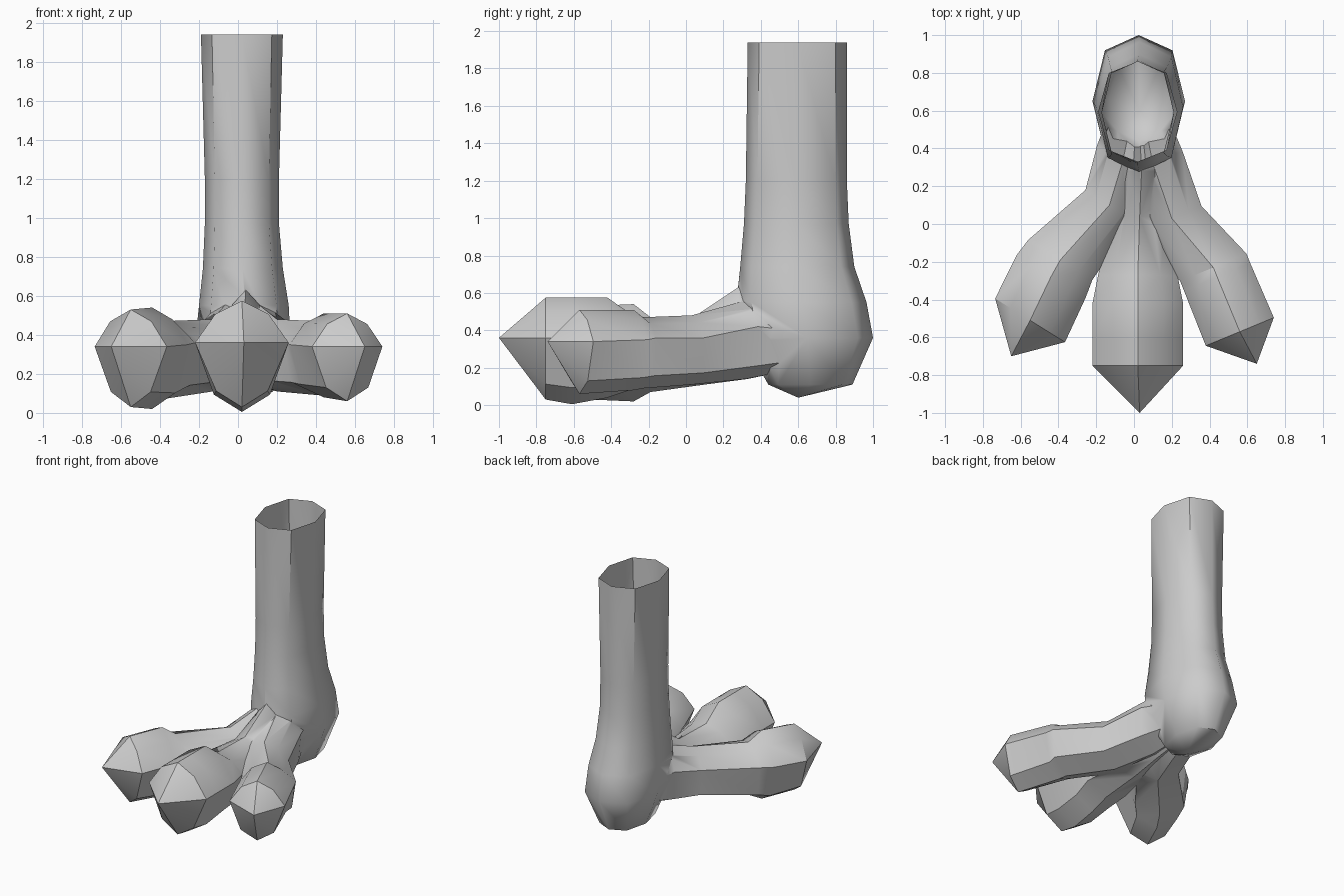
import bpy
import bmesh
from math import radians
from mathutils import Vector

default_cube = bpy.data.objects.get("Cube")
if default_cube:
    bpy.data.objects.remove(default_cube, do_unlink=True)

# One plain grey for the whole foot
grey = bpy.data.materials.new("plain_grey")
grey.use_nodes = True
GREY_VALUE = (0.6, 0.6, 0.6, 1)
grey.diffuse_color = GREY_VALUE
grey.node_tree.nodes["Principled BSDF"].inputs["Base Color"].default_value = GREY_VALUE


def activate(obj):
    bpy.ops.object.select_all(action="DESELECT")
    obj.select_set(True)
    bpy.context.view_layer.objects.active = obj


def loft(name, rings, tip, smooth_angle):
    """Skin a list of point rings, cap the start and close the end on a tip."""
    bm = bmesh.new()
    loops = [[bm.verts.new(point) for point in ring] for ring in rings]
    count = len(loops[0])
    bm.faces.new(loops[0])
    for lower, upper in zip(loops, loops[1:]):
        for i in range(count):
            j = (i + 1) % count
            bm.faces.new((lower[i], lower[j], upper[j], upper[i]))
    end = bm.verts.new(tip)
    last = loops[-1]
    for i in range(count):
        bm.faces.new((last[i], last[(i + 1) % count], end))
    bmesh.ops.recalc_face_normals(bm, faces=bm.faces)
    mesh = bpy.data.meshes.new(name)
    bm.to_mesh(mesh)
    bm.free()
    mesh.materials.append(grey)
    obj = bpy.data.objects.new(name, mesh)
    bpy.context.collection.objects.link(obj)
    activate(obj)
    bpy.ops.object.shade_smooth_by_angle(angle=radians(smooth_angle))
    return obj


def leg_ring(z, front, back, left, right):
    """Eight-sided horizontal ring spanning the given limits."""
    cx, cy = (left + right) / 2, (front + back) / 2
    rx, ry = (right - left) / 2, (back - front) / 2
    sx, sy = 0.73, 0.77
    shape = [(1, 0), (sx, sy), (0, 1), (-sx, sy),
             (-1, 0), (-sx, -sy), (0, -1), (sx, -sy)]
    return [Vector((cx + rx * u, cy + ry * v, z)) for u, v in shape]


def toe_ring(across, x, y, width, top, middle, bottom, low):
    """Eight-sided upright ring; low is the width of its lower shoulders."""
    up, down = top - middle, middle - bottom
    shape = [(1, 0), (0.57, 0.68 * up), (0, up), (-0.57, 0.68 * up),
             (-1, 0), (-low, -0.75 * down), (0, -down), (low, -0.75 * down)]
    centre = Vector((x, y, middle))
    return [centre + across * width * u + Vector((0, 0, h)) for u, h in shape]


# Leg and heel, from the open top down: z, front, back, left, right
leg_limits = [
    (1.94, 0.33, 0.86, -0.19, 0.23),
    (1.2, 0.32, 0.86, -0.17, 0.21),
    (0.97, 0.31, 0.87, -0.17, 0.21),
    (0.74, 0.29, 0.9, -0.18, 0.23),
    (0.55, 0.27, 0.965, -0.2, 0.26),
    (0.36, 0.3, 1.0, -0.22, 0.27),
    (0.11, 0.44, 0.89, -0.13, 0.18),
]
foot = loft("foot", [leg_ring(*limits) for limits in leg_limits],
            (0.03, 0.6, 0.04), 52)

# Toes: across direction, tip, then x, y, width, top, middle, bottom, low
toes = {
    "middle_toe": ((1, 0), (0.03, -1, 0.36), [
        (0.03, 0.5, 0.1, 0.6, 0.4, 0.18, 0.8),
        (0.04, 0.28, 0.12, 0.63, 0.4, 0.14, 0.85),
        (0.03, 0.04, 0.14, 0.47, 0.35, 0.11, 0.85),
        (0.02, -0.27, 0.21, 0.47, 0.36, 0.09, 0.8),
        (0.02, -0.42, 0.24, 0.575, 0.36, 0.04, 0.6),
        (0.02, -0.61, 0.24, 0.575, 0.36, 0.005, 0.6),
        (0.02, -0.75, 0.24, 0.575, 0.36, 0.03, 0.55)]),
    "left_toe": ((0.92, 0.38), (0.65, -0.74, 0.34), [
        (0.06, 0.52, 0.13, 0.52, 0.4, 0.18, 0.8),
        (0.1, 0.32, 0.17, 0.56, 0.42, 0.14, 0.9),
        (0.2, 0.03, 0.17, 0.48, 0.36, 0.11, 0.95),
        (0.42, -0.23, 0.19, 0.47, 0.36, 0.09, 0.85),
        (0.44, -0.28, 0.19, 0.51, 0.35, 0.08, 0.7),
        (0.56, -0.57, 0.195, 0.51, 0.34, 0.06, 0.6)]),
    "right_toe": ((0.85, -0.53), (-0.65, -0.7, 0.34), [
        (-0.02, 0.52, 0.13, 0.52, 0.4, 0.18, 0.8),
        (-0.06, 0.33, 0.16, 0.56, 0.42, 0.14, 0.9),
        (-0.13, 0.1, 0.15, 0.48, 0.36, 0.11, 0.95),
        (-0.39, -0.19, 0.2, 0.47, 0.36, 0.07, 0.85),
        (-0.44, -0.28, 0.215, 0.54, 0.35, 0.02, 0.65),
        (-0.55, -0.51, 0.218, 0.53, 0.34, 0.03, 0.55)]),
}

# Merge every toe into the leg as one skin
for name, (direction, tip, sections) in toes.items():
    across = Vector((*direction, 0)).normalized()
    toe = loft(name, [toe_ring(across, *section) for section in sections], tip, 35)
    activate(foot)
    union = foot.modifiers.new("union", "BOOLEAN")
    union.operation = "UNION"
    union.solver = "EXACT"
    union.object = toe
    bpy.ops.object.modifier_apply(modifier=union.name)
    bpy.data.objects.remove(toe, do_unlink=True)

# Open the top of the leg
bm = bmesh.new()
bm.from_mesh(foot.data)
lid = [face for face in bm.faces if all(v.co.z > 1.93 for v in face.verts)]
bmesh.ops.delete(bm, geom=lid, context="FACES")
bm.to_mesh(foot.data)
bm.free()

activate(foot)
bpy.ops.object.shade_smooth_by_angle(angle=radians(52), keep_sharp_edges=True)
